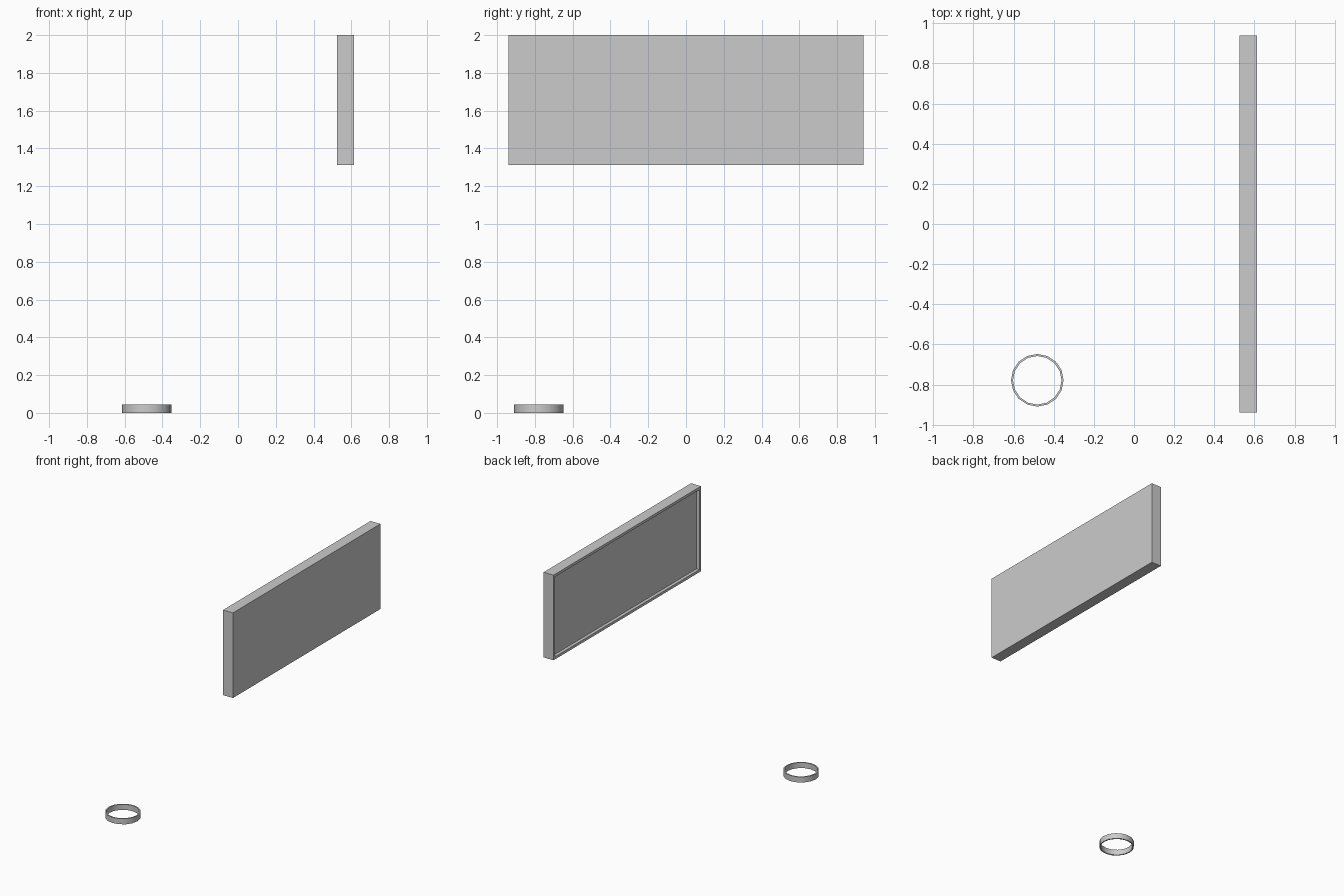
import bpy, bmesh, math

if "Cube" in bpy.data.objects:
    bpy.data.objects.remove(bpy.data.objects["Cube"])


def finish(name, bm):
    bmesh.ops.recalc_face_normals(bm, faces=bm.faces)
    mesh = bpy.data.meshes.new(name)
    bm.to_mesh(mesh)
    bm.free()
    obj = bpy.data.objects.new(name, mesh)
    bpy.context.collection.objects.link(obj)
    return obj


# Wall panel: box whose -x face is inset into a rim and pushed back
X0, X1, HALF_Y, Z0, Z1 = 0.525, 0.613, 0.94, 1.313, 2.0
RIM, DEPTH = 0.03, 0.025
bm = bmesh.new()
bmesh.ops.create_cube(bm, size=1)
for v in bm.verts:
    v.co.x = X0 if v.co.x < 0 else X1
    v.co.y = math.copysign(HALF_Y, v.co.y)
    v.co.z = Z0 if v.co.z < 0 else Z1
bm.normal_update()
screen = min(bm.faces, key=lambda f: f.calc_center_median().x)
bmesh.ops.inset_individual(bm, faces=[screen], thickness=RIM)
floor = bmesh.ops.extrude_face_region(bm, geom=[screen])["geom"]
bmesh.ops.delete(bm, geom=[screen], context='FACES_ONLY')
bmesh.ops.translate(bm, vec=(DEPTH, 0, 0),
                    verts=[g for g in floor if isinstance(g, bmesh.types.BMVert)])
finish("wall_panel", bm)

# Floor ring: 16-sided thin band, a rectangular section swept in a circle
SIDES, CX, CY, HEIGHT = 16, -0.482, -0.779, 0.045
SECTION = [(0.131, 0), (0.131, HEIGHT), (0.121, HEIGHT), (0.121, 0)]
bm = bmesh.new()
loops = []
for i in range(SIDES):
    a = math.tau * i / SIDES
    loops.append([bm.verts.new((CX + r * math.cos(a), CY + r * math.sin(a), z))
                  for r, z in SECTION])
for i in range(SIDES):
    p, q = loops[i], loops[(i + 1) % SIDES]
    for j in range(4):
        k = (j + 1) % 4
        bm.faces.new((p[j], q[j], q[k], p[k]))
ring = finish("floor_ring", bm)

# Soft shading around the band, crisp rims
bpy.context.view_layer.objects.active = ring
ring.select_set(True)
bpy.ops.object.shade_smooth_by_angle(angle=math.radians(30))
